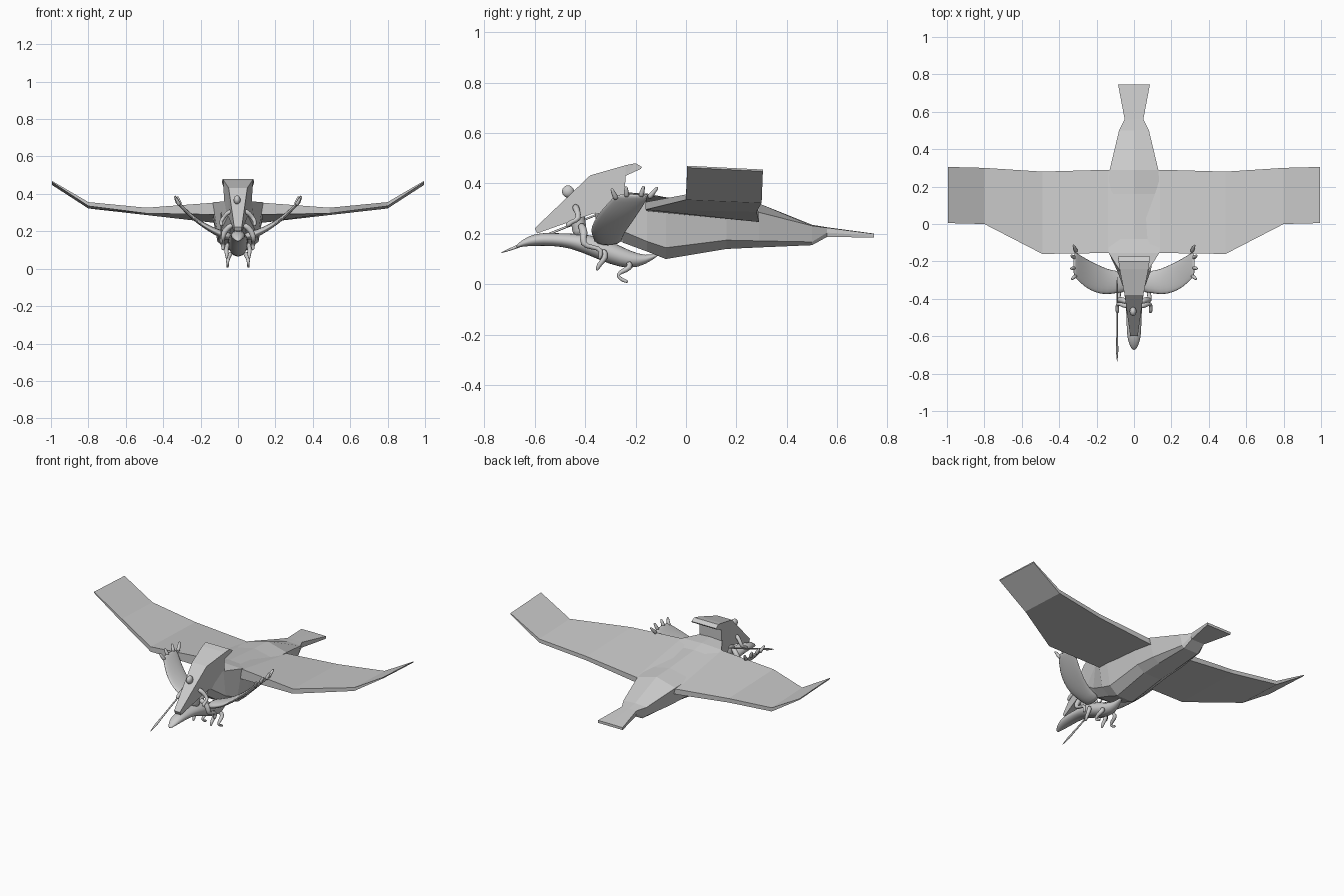
import bpy, bmesh, math
from mathutils import Vector


def loft(name, rings, smooth=False, subsurf=0):
    """Skin a list of equal-length point rings and cap both ends."""
    bm = bmesh.new()
    vr = [[bm.verts.new(p) for p in r] for r in rings]
    n = len(rings[0])
    for a, b in zip(vr, vr[1:]):
        for i in range(n):
            j = (i + 1) % n
            bm.faces.new((a[i], a[j], b[j], b[i]))
    bm.faces.new(vr[0])
    bm.faces.new(vr[-1])
    bmesh.ops.recalc_face_normals(bm, faces=bm.faces)
    me = bpy.data.meshes.new(name)
    bm.to_mesh(me)
    bm.free()
    ob = bpy.data.objects.new(name, me)
    bpy.context.collection.objects.link(ob)
    if smooth:
        for p in me.polygons:
            p.use_smooth = True
    if subsurf:
        m = ob.modifiers.new("Subsurf", 'SUBSURF')
        m.levels = m.render_levels = subsurf
    return ob


def tube(name, pts, radii, sides=8):
    """Tapered limb following a path."""
    pts = [Vector(p) for p in pts]
    rings = []
    for i, p in enumerate(pts):
        t = (pts[min(i + 1, len(pts) - 1)] - pts[max(i - 1, 0)]).normalized()
        u = t.cross(Vector((0.93, 0.2, 0.31))).normalized()
        v = t.cross(u)
        rings.append([p + radii[i] * (u * math.cos(a) + v * math.sin(a))
                      for a in (2 * math.pi * k / sides for k in range(sides))])
    return loft(name, rings, True, 1)


def ball(name, loc, scale):
    bpy.ops.mesh.primitive_uv_sphere_add(segments=16, ring_count=10, radius=1, location=loc)
    ob = bpy.context.object
    ob.name = name
    ob.scale = scale
    bpy.ops.object.shade_smooth()


# Great bird: wing, one slab through the body
# x, front y, front top z, front bottom z, back y, back top z, back bottom z
W = [(0.14, -0.155, 0.352, 0.29, 0.29, 0.28, 0.247),
     (0.49, -0.16, 0.326, 0.296, 0.28, 0.312, 0.287),
     (0.80, 0.0, 0.356, 0.335, 0.30, 0.345, 0.322),
     (0.995, 0.005, 0.470, 0.463, 0.305, 0.455, 0.448)]
stations = [(-w[0],) + w[1:] for w in reversed(W)] + W
loft("great_wing", [[(x, yf, tf), (x, yb, tb), (x, yb, bb), (x, yf, bf)]
                    for x, yf, tf, bf, yb, tb, bb in stations])

# Great bird: faceted body and tail
# y, ridge z, shoulder half width/z, flank half width/z, belly half width/z
B = [(-0.36, 0.37, 0.045, 0.36, 0.05, 0.29, 0.035, 0.24),
     (-0.25, 0.365, 0.075, 0.36, 0.09, 0.21, 0.05, 0.165),
     (-0.155, 0.36, 0.135, 0.355, 0.105, 0.17, 0.055, 0.13),
     (-0.08, 0.345, 0.14, 0.335, 0.11, 0.145, 0.055, 0.10),
     (0.16, 0.325, 0.14, 0.295, 0.11, 0.175, 0.06, 0.14),
     (0.29, 0.32, 0.13, 0.285, 0.10, 0.172, 0.06, 0.146),
     (0.50, 0.236, 0.08, 0.232, 0.065, 0.168, 0.05, 0.155),
     (0.56, 0.226, 0.05, 0.224, 0.05, 0.205, 0.045, 0.188),
     (0.745, 0.201, 0.085, 0.20, 0.085, 0.192, 0.085, 0.185)]
loft("great_body", [[(0, y, r), (sw, y, sz), (fw, y, fz), (bw, y, bz),
                     (-bw, y, bz), (-fw, y, fz), (-sw, y, sz)]
                    for y, r, sw, sz, fw, fz, bw, bz in B])

# Great bird: crested head and hooked-down beak
H = [(-0.175, 0.465, 0.085, -0.18, 0.457, 0.085),
     (-0.20, 0.48, 0.083, -0.24, 0.43, 0.075),
     (-0.24, 0.472, 0.077, -0.245, 0.30, 0.075),
     (-0.38, 0.432, 0.05, -0.37, 0.28, 0.052),
     (-0.60, 0.222, 0.02, -0.59, 0.202, 0.02)]
loft("great_head", [[(-tw, ty, tz), (tw, ty, tz), (bw, by, bz), (-bw, by, bz)]
                    for ty, tz, tw, by, bz, bw in H])

# Small winged mount: smooth body from beak to tail
M = [(-0.675, 0.148, 0.006, 0.006), (-0.65, 0.163, 0.026, 0.014),
     (-0.60, 0.178, 0.04, 0.027), (-0.53, 0.178, 0.042, 0.027),
     (-0.46, 0.173, 0.044, 0.03), (-0.38, 0.155, 0.055, 0.045),
     (-0.30, 0.125, 0.055, 0.05), (-0.22, 0.095, 0.045, 0.038),
     (-0.16, 0.095, 0.025, 0.018), (-0.105, 0.12, 0.008, 0.004)]
angles = [2 * math.pi * k / 10 for k in range(10)]
loft("mount_body", [[(w * math.cos(a), y, z + h * math.sin(a)) for a in angles]
                    for y, z, w, h in M], True, 1)

# Small mount wings: x, z, leading y, trailing y, half thickness
S = [(0.03, 0.165, -0.37, -0.25, 0.022), (0.09, 0.185, -0.37, -0.25, 0.018),
     (0.15, 0.212, -0.385, -0.235, 0.013), (0.21, 0.25, -0.37, -0.205, 0.01),
     (0.26, 0.29, -0.345, -0.18, 0.009), (0.305, 0.335, -0.30, -0.15, 0.008),
     (0.325, 0.358, -0.285, -0.145, 0.006)]
for s, side in ((-1, "left"), (1, "right")):
    loft("mount_wing_" + side,
         [[(s * x + s * t * 0.7 * math.sin(a) * -1,
            (yl + yt) / 2 - (yt - yl) / 2 * math.cos(a),
            z + t * math.sin(a)) for a in angles] for x, z, yl, yt, t in S], True, 1)
    # wing-tip fingers
    for i, (base, tip) in enumerate([((0.31, -0.275, 0.335), (0.335, -0.297, 0.382)),
                                     ((0.318, -0.235, 0.345), (0.34, -0.238, 0.39)),
                                     ((0.318, -0.18, 0.345), (0.338, -0.167, 0.392)),
                                     ((0.308, -0.15, 0.34), (0.325, -0.11, 0.388))]):
        b, e = Vector(base), Vector(tip)
        tube(f"wing_finger_{side}_{i}", [(s * p.x, p.y, p.z) for p in (b, (b + e) / 2, e)],
             [0.014, 0.01, 0.006])
    # mount's hind leg with clawed foot
    tube("mount_leg_" + side,
         [(s * 0.035, -0.23, 0.09), (s * 0.05, -0.215, 0.065), (s * 0.055, -0.265, 0.048),
          (s * 0.055, -0.272, 0.03), (s * 0.055, -0.25, 0.016), (s * 0.057, -0.228, 0.008)],
         [0.016, 0.014, 0.011, 0.008, 0.009, 0.006])
    # mount's fore claw
    tube("mount_claw_" + side,
         [(s * 0.05, -0.33, 0.14), (s * 0.065, -0.315, 0.105), (s * 0.06, -0.345, 0.08),
          (s * 0.06, -0.355, 0.052)], [0.016, 0.013, 0.011, 0.007])
    # rider's leg, bent at the knee
    tube("rider_leg_" + side,
         [(s * 0.025, -0.42, 0.24), (s * 0.075, -0.40, 0.205), (s * 0.085, -0.415, 0.155),
          (s * 0.08, -0.37, 0.147), (s * 0.08, -0.33, 0.138), (s * 0.08, -0.345, 0.095)],
         [0.018, 0.018, 0.014, 0.011, 0.012, 0.01])
    # rider's arm
    tube("rider_arm_" + side,
         [(s * 0.03, -0.44, 0.31), (s * 0.06, -0.435, 0.30), (s * 0.09, -0.42, 0.255),
          (s * 0.09, -0.455, 0.25), (s * 0.088, -0.475, 0.228)],
         [0.016, 0.014, 0.012, 0.01, 0.012])

# Rider torso and head
tube("rider_torso", [(0, -0.42, 0.185), (0, -0.425, 0.24), (0, -0.44, 0.31), (0, -0.46, 0.355)],
     [0.035, 0.028, 0.036, 0.014], 10)
ball("rider_head", (-0.005, -0.468, 0.368), (0.018, 0.024, 0.024))

# Lance with pointed tip
tube("lance", [(-0.09, -0.27, 0.31), (-0.09, -0.45, 0.237), (-0.09, -0.66, 0.153),
               (-0.09, -0.67, 0.149), (-0.09, -0.74, 0.122)],
     [0.004, 0.005, 0.005, 0.009, 0.001])
